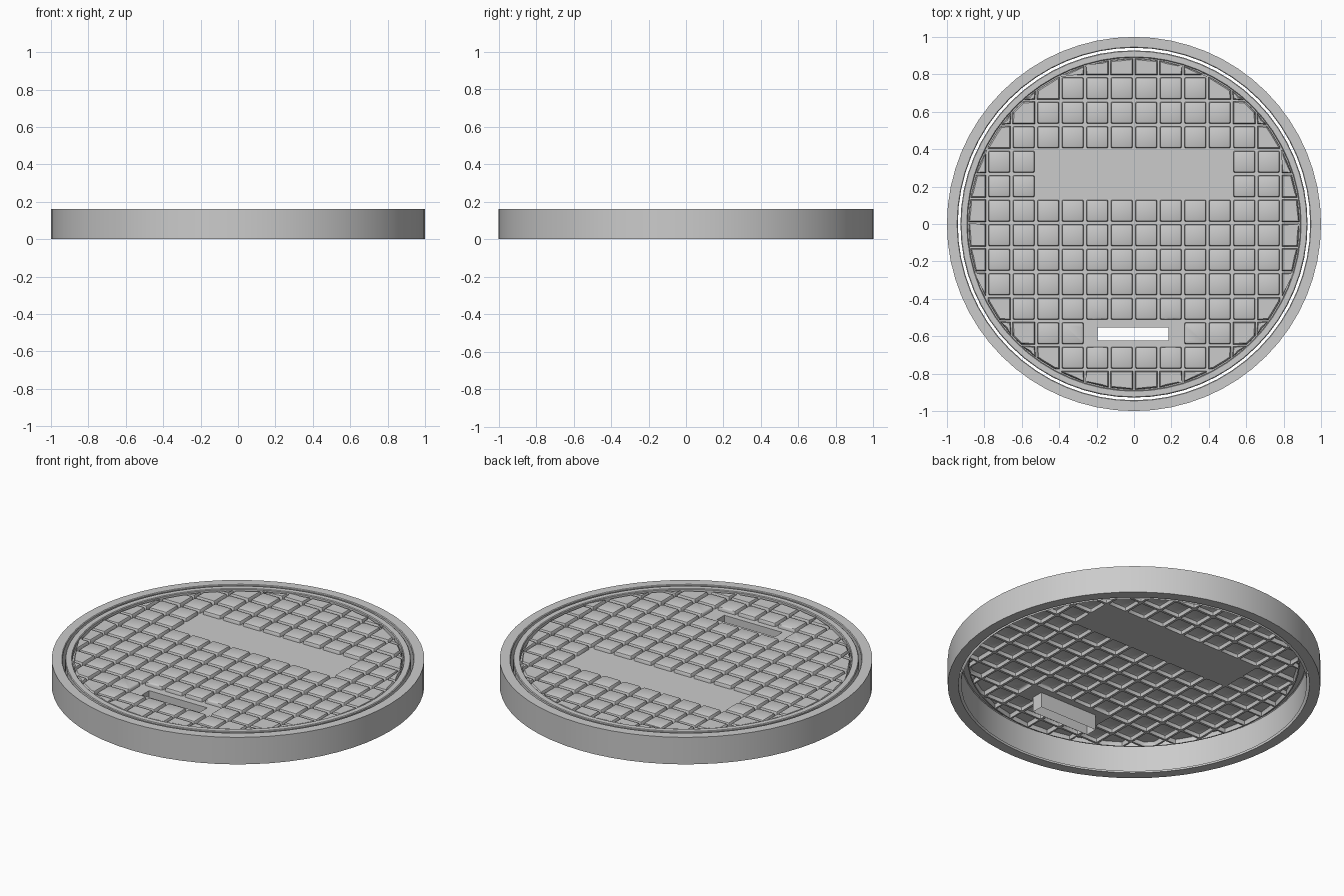
import bpy, bmesh
from math import cos, sin, pi, radians
from mathutils import Vector

if "Cube" in bpy.data.objects:
    bpy.data.objects.remove(bpy.data.objects["Cube"])

SEG = 64
PITCH, Y0 = 0.131, 0.0055      # tread grid
R_PLATE, Z_PLATE = 0.89, 0.13


def finish(name, bm, angle=35):
    me = bpy.data.meshes.new(name)
    bm.to_mesh(me)
    bm.free()
    ob = bpy.data.objects.new(name, me)
    bpy.context.collection.objects.link(ob)
    bpy.ops.object.select_all(action='DESELECT')
    ob.select_set(True)
    bpy.context.view_layer.objects.active = ob
    bpy.ops.object.shade_smooth_by_angle(angle=radians(angle))
    return ob


def lathe(name, profile, closed):
    bm = bmesh.new()
    rings = [[bm.verts.new((r * cos(2 * pi * i / SEG), r * sin(2 * pi * i / SEG), z))
              for i in range(SEG)] for r, z in profile]
    pairs = list(zip(rings, rings[1:]))
    if closed:
        pairs.append((rings[-1], rings[0]))
    for a, b in pairs:
        for i in range(SEG):
            j = (i + 1) % SEG
            bm.faces.new((a[i], b[i], b[j], a[j]))
    bmesh.ops.recalc_face_normals(bm, faces=bm.faces[:])
    return finish(name, bm)


# Outer frame ring, separated from the lid by a narrow gap
lathe("frame_ring", [(1, 0), (1, 0.16), (0.946, 0.16), (0.942, 0.156), (0.942, 0)], True)

# Raised lid rim with its thin skirt
lathe("lid_rim", [(0.89, Z_PLATE), (0.89, 0.156), (0.894, 0.16), (0.924, 0.16),
                  (0.928, 0.156), (0.928, 0)], False)

# Tread plate: a disc cut into grid cells
bm = bmesh.new()
bmesh.ops.create_circle(bm, cap_ends=True, segments=SEG, radius=R_PLATE)
bmesh.ops.translate(bm, verts=bm.verts[:], vec=(0, 0, Z_PLATE))
for f in bm.faces:
    if f.normal.z < 0:
        f.normal_flip()


def cut(faces, co, no):
    edges = {e for f in faces for e in f.edges}
    verts = {v for f in faces for v in f.verts}
    bmesh.ops.bisect_plane(bm, geom=list(verts) + list(edges) + list(faces),
                           dist=1e-5, plane_co=co, plane_no=no)


for k in range(-6, 7):
    cut(bm.faces[:], (k * PITCH, 0, 0), (1, 0, 0))
    cut(bm.faces[:], (0, Y0 + k * PITCH, 0), (0, 1, 0))


def in_box(f, x, y1, y2):
    c = f.calc_center_median()
    return abs(c.x) < x and y1 < c.y < y2


def in_panel(f):
    return in_box(f, 4 * PITCH, Y0 + PITCH, Y0 + 3 * PITCH)


def in_slot_area(f):
    return in_box(f, 2 * PITCH, Y0 - 5 * PITCH, Y0 - 4 * PITCH)


# Pick slot, then drop its walls below the plate
bmesh.ops.dissolve_faces(bm, faces=[f for f in bm.faces if in_slot_area(f)])
for co, no in (((-0.195, 0, 0), (1, 0, 0)), ((0.185, 0, 0), (1, 0, 0)),
               ((0, -0.623, 0), (0, 1, 0)), ((0, -0.553, 0), (0, 1, 0))):
    cut([f for f in bm.faces if in_slot_area(f)], co, no)
hole = min(bm.faces, key=lambda f: (f.calc_center_median() - Vector((-0.005, -0.588, Z_PLATE))).length)
slot_edges = hole.edges[:]
bm.faces.remove(hole)
ext = bmesh.ops.extrude_edge_only(bm, edges=slot_edges)
bmesh.ops.translate(bm, vec=(0, 0, -0.09),
                    verts=[g for g in ext["geom"] if isinstance(g, bmesh.types.BMVert)])

# Raised pads: full cells get rounded edges, clipped border cells a simple chamfer
full, clipped = [], []
for f in bm.faces:
    if f.normal.z < 0.9 or in_panel(f) or in_slot_area(f):
        continue
    if f.calc_area() > PITCH * PITCH * 0.99:
        full.append(f)
    elif 2 * f.calc_area() / f.calc_perimeter() > 0.012:
        clipped.append(f)


def inset(faces, thickness, depth, even):
    bmesh.ops.inset_individual(bm, faces=faces, thickness=thickness, depth=depth,
                               use_even_offset=even)


inset(full, 0.007, 0, True)
inset(full, 0.002, 0.022, True)
inset(clipped, 0.007, 0, False)
inset(clipped, 0.002, 0.014, False)
inset(clipped, 0.006, 0.008, False)
bevel_edges = {e for f in full for v in f.verts for e in v.link_edges}
bmesh.ops.bevel(bm, geom=list(bevel_edges), offset=0.011, segments=2, profile=0.5,
                affect='EDGES', clamp_overlap=True)
finish("tread_plate", bm, 40)
